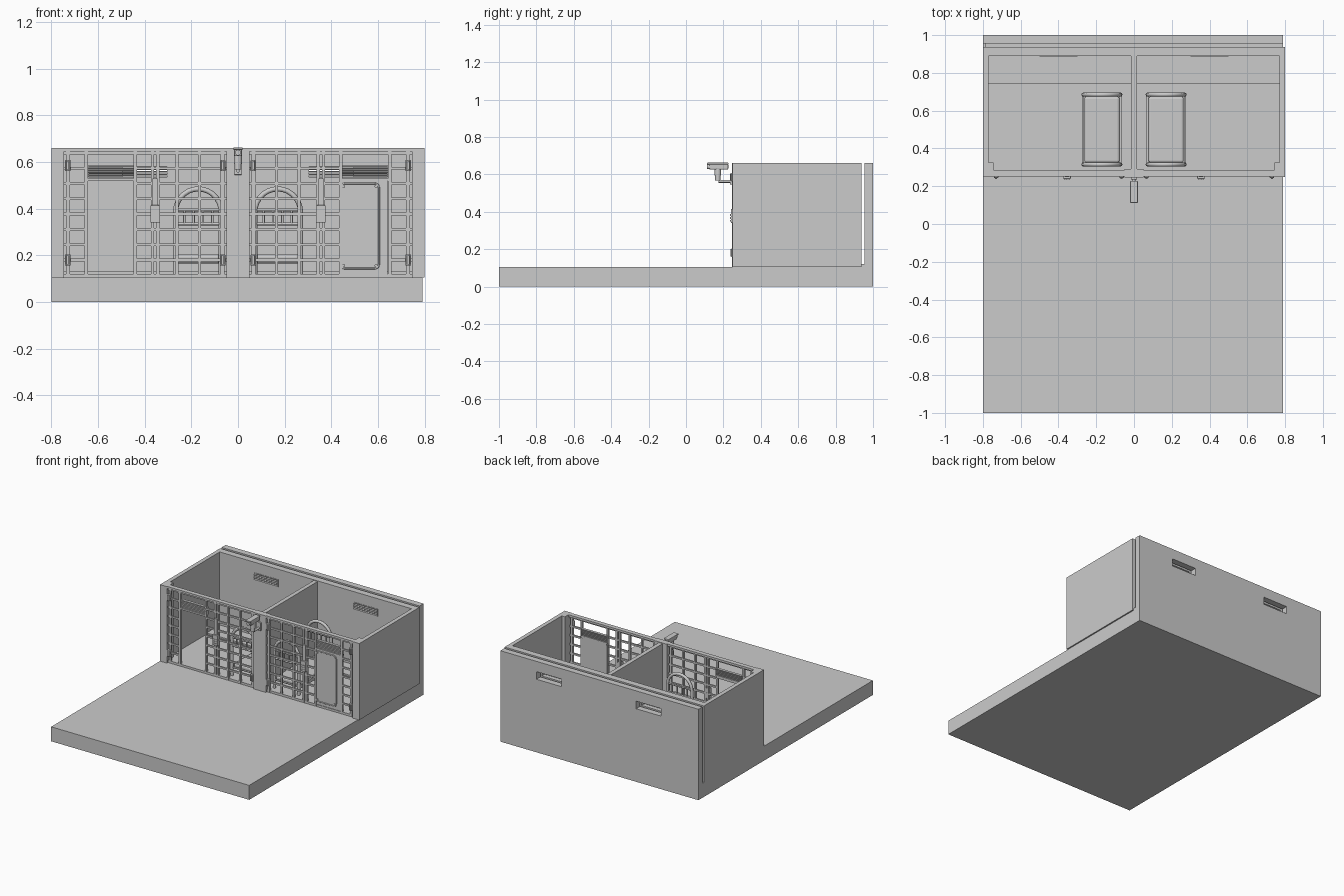
import bpy, math

if "Cube" in bpy.data.objects:
    bpy.data.objects.remove(bpy.data.objects["Cube"])


def box(name, x0, x1, y0, y1, z0, z1, bevel=0.0, segs=2):
    bpy.ops.mesh.primitive_cube_add(size=1, location=((x0 + x1) / 2, (y0 + y1) / 2, (z0 + z1) / 2))
    o = bpy.context.object
    o.name = name
    o.scale = (abs(x1 - x0), y1 - y0, z1 - z0)
    bpy.ops.object.transform_apply(location=False, rotation=False, scale=True)
    if bevel:
        m = o.modifiers.new("bevel", 'BEVEL')
        m.width, m.segments = bevel, segs
    return o


def cyl(name, loc, r, depth, axis='Z', verts=16):
    rot = {'X': (0, math.pi / 2, 0), 'Y': (math.pi / 2, 0, 0), 'Z': (0, 0, 0)}[axis]
    bpy.ops.mesh.primitive_cylinder_add(vertices=verts, radius=r, depth=depth, location=loc, rotation=rot)
    o = bpy.context.object
    o.name = name
    bpy.ops.object.shade_smooth_by_angle()
    return o


def tube(name, pts, r, closed=False):
    cu = bpy.data.curves.new(name, 'CURVE')
    cu.dimensions = '3D'
    cu.bevel_depth, cu.bevel_resolution, cu.use_fill_caps = r, 2, True
    sp = cu.splines.new('POLY')
    sp.points.add(len(pts) - 1)
    for p, c in zip(sp.points, pts):
        p.co = (*c, 1)
    sp.use_cyclic_u = closed
    o = bpy.data.objects.new(name, cu)
    bpy.context.collection.objects.link(o)
    return o


def round_rect(cx, cz, w, h, r, n=5):
    pts = []
    for k, (sx, sz) in enumerate([(1, 1), (-1, 1), (-1, -1), (1, -1)]):
        for i in range(n):
            a = math.pi / 2 * (k + i / (n - 1))
            pts.append((cx + sx * (w / 2 - r) + r * math.cos(a), cz + sz * (h / 2 - r) + r * math.sin(a)))
    return pts


def cut(target, cutters):
    # Applies boolean openings and removes the helper blocks
    for c in cutters:
        m = target.modifiers.new("opening", 'BOOLEAN')
        m.operation, m.solver, m.object = 'DIFFERENCE', 'EXACT', c
        bpy.context.view_layer.objects.active = target
        bpy.ops.object.modifier_apply(modifier=m.name)
        bpy.data.objects.remove(c, do_unlink=True)


def louvre(name, x0, x1, y, z0, z1, n, depth):
    # Frame with tilted slats
    t = 0.005
    for za in (z0, z1 - t):
        box(name + "_rail", x0, x1, y - depth / 2, y + depth / 2, za, za + t)
    for xa in (x0, x1 - t):
        box(name + "_stile", xa, xa + t, y - depth / 2, y + depth / 2, z0, z1)
    for i in range(n):
        z = z0 + (z1 - z0) * (i + 0.5) / n
        s = box(name + "_slat", x0, x1, y - depth / 2, y + depth / 2, z - 0.0015, z + 0.0015)
        s.rotation_euler.x = math.radians(12)


# Ground slab and cell floor
box("ground_slab", -0.8, 0.79, -1, 1, 0, 0.105)
box("cell_floor", -0.79, 0.79, 0.26, 0.96, 0.10, 0.12)
box("rear_floor_step", -0.77, 0.77, 0.74, 0.89, 0.115, 0.13)

# Outer rear wall and inner cell back wall with vent openings
rear = box("rear_wall", -0.8, 0.79, 0.955, 1, 0.1, 0.66)
back = box("cell_back_wall", -0.8, 0.8, 0.89, 0.937, 0.105, 0.66)
for w in (rear, back):
    cut(w, [box("vent_cutter", s * 0.4 - 0.1, s * 0.4 + 0.1, 0.85, 1.05, 0.53, 0.585) for s in (-1, 1)])

# Divider, centre post and front head beam
box("divider_wall", -0.015, 0.015, 0.27, 0.9, 0.105, 0.655)
box("centre_post", -0.05, 0.05, 0.247, 0.29, 0.105, 0.66)
box("head_beam", -0.78, 0.78, 0.252, 0.285, 0.645, 0.66)

for s in (-1, 1):
    def sbox(name, a, b, *r, **k):
        return box(name, min(s * a, s * b), max(s * a, s * b), *r, **k)

    # Side wall and corner post
    sbox("side_wall", 0.77, 0.8, 0.25, 0.937, 0.105, 0.66)
    sbox("corner_post", 0.745, 0.8, 0.248, 0.325, 0.105, 0.66)

    # Rear vents
    louvre("rear_vent", s * 0.4 - 0.1, s * 0.4 + 0.1, 0.897, 0.53, 0.585, 5, 0.018)

    # Barred leaves: uprights
    for x, w in [(0.728, 0.016), (0.65, 0.014), (0.44, 0.014), (0.366, 0.014), (0.344, 0.014),
                 (0.262, 0.012), (0.165, 0.012), (0.066, 0.016)]:
        sbox("bar_upright", x - w / 2, x + w / 2, 0.258, 0.274, 0.108, 0.65)
    # Barred leaves: cross bars, interrupted by the doorway and vent
    for k in range(9):
        z = 0.115 + 0.0655 * k
        spans = [(0.05, 0.745)] if z > 0.6 else [(0.05, 0.44), (0.65, 0.745)]
        for a, b in spans:
            sbox("cross_bar", a, b, 0.26, 0.272, z - 0.006, z + 0.006)
    sbox("door_head", 0.44, 0.65, 0.258, 0.285, 0.518, 0.53)
    louvre("front_vent", min(s * 0.435, s * 0.645), max(s * 0.435, s * 0.645), 0.275, 0.53, 0.585, 6, 0.02)

    # Hinges and lock box
    for x in (0.73, 0.066):
        for z in (0.18, 0.585):
            sbox("hinge_plate", x - 0.012, x + 0.012, 0.244, 0.262, z - 0.024, z + 0.024, bevel=0.003)
            cyl("hinge_pin", (s * x, 0.243, z), 0.006, 0.04)
    sbox("lock_box", 0.334, 0.376, 0.24, 0.27, 0.34, 0.415, bevel=0.003)
    sbox("lock_strap", 0.344, 0.366, 0.25, 0.265, 0.415, 0.53)
    for i in range(3):
        for j in range(3):
            x, z = 0.343 + 0.012 * i, 0.352 + 0.015 * j
            sbox("lock_key", x - 0.004, x + 0.004, 0.236, 0.242, z - 0.005, z + 0.005)

    # Bed: two arched ends with rails and spindles
    cx = s * 0.17
    for y in (0.315, 0.685):
        arch = [(cx - 0.098, y, 0.105)]
        arch += [(cx - 0.098 * math.cos(math.pi * i / 14), y, 0.385 + 0.1 * math.sin(math.pi * i / 14))
                 for i in range(15)]
        arch.append((cx + 0.098, y, 0.105))
        tube("bed_end_arch", arch, 0.011)
        for z in (0.18, 0.335, 0.395):
            tube("bed_end_rail", [(cx - 0.098, y, z), (cx + 0.098, y, z)], 0.006)
        for dx in (-0.06, -0.02, 0.02, 0.06):
            tube("bed_spindle", [(cx + dx, y, 0.335), (cx + dx, y, 0.395)], 0.005)
    # Bed base and mattress
    for dx in (-0.1, 0.1):
        box("bed_side_rail", cx + dx - 0.006, cx + dx + 0.006, 0.315, 0.685, 0.165, 0.19)
    box("mattress", cx - 0.093, cx + 0.093, 0.325, 0.675, 0.165, 0.205, bevel=0.012, segs=3)

# Closed door panel on the right cell, with raised trim and bolts
box("door_panel", 0.437, 0.64, 0.264, 0.28, 0.118, 0.52)
tube("door_trim", [(x, 0.263, z) for x, z in round_rect(0.522, 0.326, 0.165, 0.365, 0.02)], 0.004, True)
for x in (0.452, 0.592):
    for z in (0.156, 0.496):
        cyl("door_bolt", (x, 0.262, z), 0.007, 0.01, 'Y', 12)

# Security camera on the centre post
box("camera_wall_plate", -0.016, 0.016, 0.235, 0.25, 0.545, 0.605, bevel=0.003)
cyl("camera_arm", (0, 0.21, 0.563), 0.008, 0.07, 'Y')
cyl("camera_knuckle", (0, 0.17, 0.583), 0.014, 0.03)
cyl("camera_swivel", (0, 0.17, 0.61), 0.018, 0.035)
box("camera_body", -0.017, 0.017, 0.125, 0.226, 0.625, 0.656, bevel=0.006)
box("camera_hood", -0.02, 0.02, 0.112, 0.228, 0.652, 0.662, bevel=0.003)
cyl("camera_lens", (0, 0.121, 0.64), 0.012, 0.016, 'Y')
